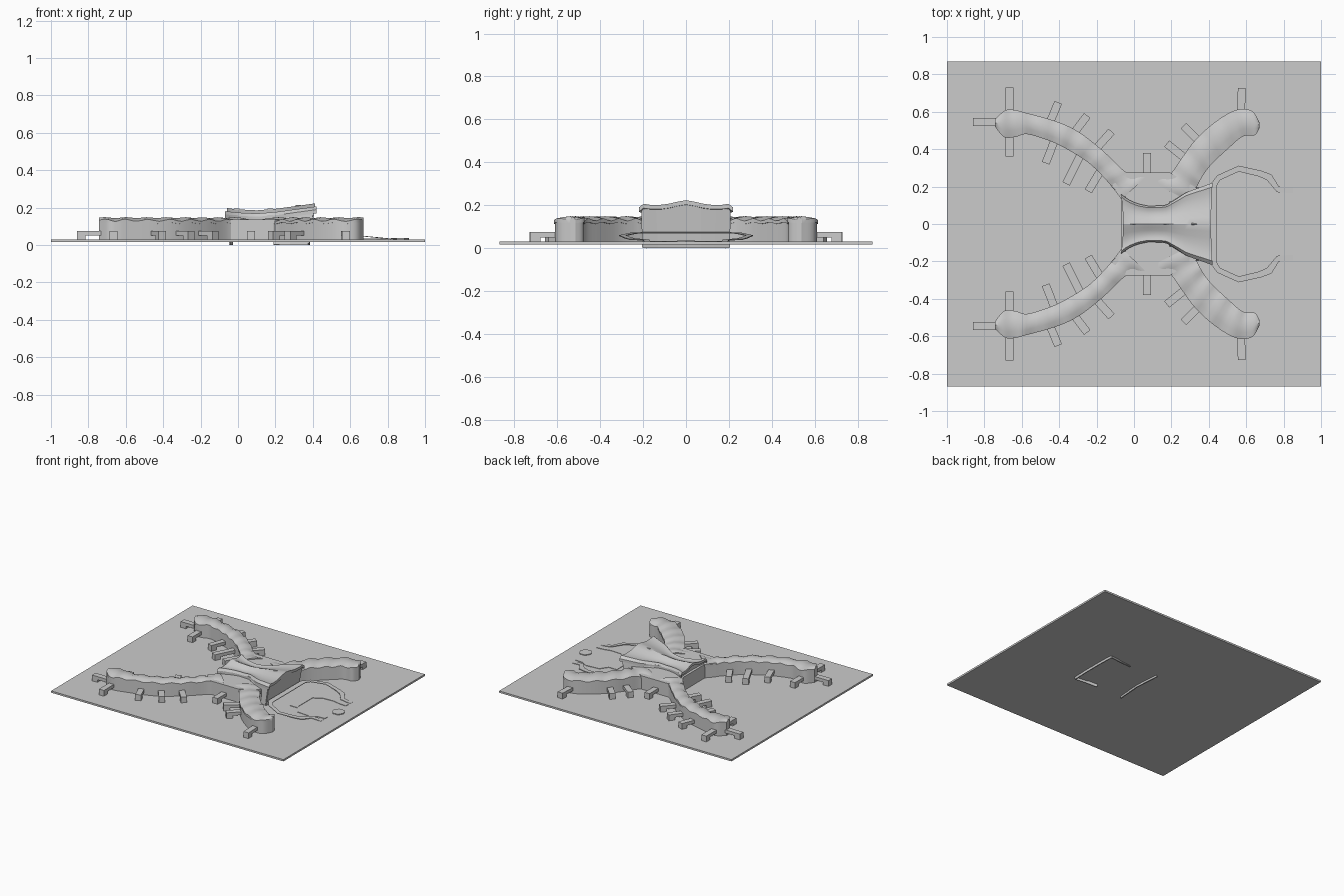
import bpy, bmesh, math
from mathutils import Vector

if "Cube" in bpy.data.objects:
    bpy.data.objects.remove(bpy.data.objects["Cube"])

G0, G1 = 0.016, 0.03   # ground slab bottom and top


def make(name, verts, faces, smooth=False):
    me = bpy.data.meshes.new(name)
    me.from_pydata([tuple(v) for v in verts], [], faces)
    bm = bmesh.new()
    bm.from_mesh(me)
    bmesh.ops.recalc_face_normals(bm, faces=bm.faces)
    bm.to_mesh(me)
    bm.free()
    ob = bpy.data.objects.new(name, me)
    bpy.context.collection.objects.link(ob)
    if smooth:
        bpy.ops.object.select_all(action='DESELECT')
        ob.select_set(True)
        bpy.context.view_layer.objects.active = ob
        bpy.ops.object.shade_smooth_by_angle(angle=math.radians(25))
    return ob


def loft(name, rings, smooth=False):
    """Join equal closed sections and cap both ends."""
    n = len(rings[0])
    verts = [p for r in rings for p in r]
    faces = [(i*n+j, i*n+(j+1) % n, (i+1)*n+(j+1) % n, (i+1)*n+j)
             for i in range(len(rings)-1) for j in range(n)]
    faces += [tuple(range(n)), tuple(range(len(verts)-n, len(verts)))]
    return make(name, verts, faces, smooth)


def prism(name, pts, z0, z1):
    return loft(name, [[(x, y, z) for x, y in pts] for z in (z0, z1)])


def solidify(ob, t, offset=0):
    m = ob.modifiers.new("thickness", 'SOLIDIFY')
    m.thickness, m.offset = t, offset


def resample(pts, k):
    """Catmull-Rom through the station points."""
    P = [pts[0]] + pts + [pts[-1]]
    out = []
    for i in range(1, len(P)-2):
        a, b, c, d = P[i-1:i+3]
        for j in range(k):
            t = j/k
            out.append((b*2 + (c-a)*t + (a*2-b*5+c*4-d)*t*t + (b*3-a-c*3+d)*t**3)/2)
    return out + [pts[-1]]


def interp(table, x):
    for (x0, v0), (x1, v1) in zip(table, table[1:]):
        if x <= x1:
            return v0 + (v1-v0)*max(0, (x-x0)/(x1-x0))
    return table[-1][1]


# ground slab
prism("ground_slab", [(-1, -.87), (1, -.87), (1, .87), (-1, .87)], G0, G1)

# concourse arms: stations as (outer x, y, inner x, y)
west = [(-.742, .56, -.742, .52), (-.69, .607, -.695, .465), (-.64, .61, -.635, .465),
        (-.58, .595, -.57, .48), (-.42, .55, -.44, .44), (-.30, .495, -.35, .395),
        (-.17, .395, -.24, .325), (-.04, .275, -.14, .225), (.06, .25, -.065, .13)]
east = [(.672, .54, .672, .515), (.63, .605, .645, .475), (.54, .608, .58, .467),
        (.42, .535, .50, .40), (.32, .44, .41, .315), (.25, .345, .36, .245),
        (.19, .265, .33, .19), (.10, .22, .28, .13)]


def concourse(name, st, s):
    A = resample([Vector((a, b*s)) for a, b, c, d in st], 5)
    B = resample([Vector((c, d*s)) for a, b, c, d in st], 5)
    roof, wall, dist = [], [], 0
    for i, (a, b) in enumerate(zip(A, B)):
        m = (a+b)/2
        if i:
            dist += (m - (A[i-1]+B[i-1])/2).length
        w = .006*math.sin(dist*2*math.pi/.115)
        roof.append([(*a, .116+w*.6), (*a, .132+w), (*(a+(m-a)*.5), .141+w*.6), (*m, .146+w*.4),
                     (*(b+(m-b)*.5), .141+w*.6), (*b, .132+w), (*b, .116+w*.6)])
        p, q = m+(a-m)*.93, m+(b-m)*.93
        wall.append([(*p, .018), (*p, .125), (*q, .125), (*q, .018)])
    loft(name+"_roof", roof, True)
    loft(name+"_walls", wall, True)


# jet bridges: start x, y -> end x, y (one half)
bridges = [(-.665, .58, -.665, .73), (-.665, .49, -.665, .36), (-.71, .545, -.86, .545),
           (-.455, .53, -.405, .65), (-.33, .475, -.25, .58), (-.21, .395, -.12, .495),
           (-.42, .46, -.472, .325), (-.28, .38, -.363, .215), (-.17, .30, -.245, .175),
           (.07, .25, .07, .38), (.38, .41, .265, .525), (.30, .33, .175, .43),
           (.57, .58, .577, .725)]


def bridge(name, x0, y0, x1, y1):
    a, b = Vector((x0, y0)), Vector((x1, y1))
    d = (b-a).normalized()
    n = Vector((-d.y, d.x))*.0215
    c = b - d*.045
    # profile in the length direction: raised tunnel with a leg at the end
    prof = [(a, .05), (a, .075), (b, .075), (b, .018), (c, .018), (c, .05)]
    loft(name, [[(*(p+n*k), z) for p, z in prof] for k in (-1, 1)])


for side, s in (("north", 1), ("south", -1)):
    concourse("concourse_west_"+side, west, s)
    concourse("concourse_east_"+side, east, s)
    for i, (a, b, c, d) in enumerate(bridges):
        bridge(f"jet_bridge_{side}_{i}", a, b*s, c, d*s)

# centre block joining the arms
half = [(-.065, .14), (-.12, .20), (-.04, .27), (.19, .27), (.33, .19)]
outline = half + [(x, -y) for x, y in reversed(half)]
prism("centre_walls", outline, .018, .122)
prism("centre_roof", [(x*1.01, y*1.02) for x, y in outline], .116, .137)

# main hall roof: hourglass plan, gull-wing section, dipping in the middle
width = [(-.07, .16), (-.03, .13), (.02, .108), (.08, .096), (.17, .10), (.22, .13),
         (.28, .17), (.42, .22)]
ridge = [(-.07, .198), (.0, .19), (.1, .185), (.2, .193), (.42, .223)]
gull = [(0, 0), (.18, -.007), (.35, -.016), (.55, -.022), (.75, -.022), (.9, -.017), (1, -.034)]


def hall_z(x, y):
    return interp(ridge, x) + interp(gull, abs(y)/interp(width, x))


vs = [-f for f, _ in reversed(gull[1:])] + [f for f, _ in gull]
xs = [-.07 + .49*i/20 for i in range(21)]
n = len(vs)
verts = [(x - .008*(1-v*v)*(1 if x > .41 else 0) + .012*(1-v*v)*(1 if x < -.06 else 0),
          v*interp(width, x), hall_z(x, v*interp(width, x))) for x in xs for v in vs]
faces = [(i*n+j, i*n+j+1, (i+1)*n+j+1, (i+1)*n+j) for i in range(20) for j in range(n-1)]
top_z = [(x, y, z) for x, y, z in verts]
low = [(x, y, z-.02) for x, y, z in verts]
N = len(verts)
rim = ([j for j in range(n)] + [i*n+n-1 for i in range(1, 21)]
       + [20*n+j for j in range(n-2, -1, -1)] + [i*n for i in range(19, 0, -1)])
faces += [tuple(k+N for k in f) for f in faces]
faces += [(a, b, b+N, a+N) for a, b in zip(rim, rim[1:]+rim[:1])]
make("hall_roof", top_z+low, faces, True)


# hall walls leaning outwards up to the roof: (bottom x, y, top x, y)
def leaning_wall(name, rows):
    v = []
    for a, b, c, d in rows:
        v += [(a, b, 0), (c, d, hall_z(c, d)-.012)]
    f = [(2*i, 2*i+2, 2*i+3, 2*i+1) for i in range(len(rows)-1)]
    solidify(make(name, v, f), .008)


fr = [(.375, .20, .405, .205), (.378, .13, .405, .14), (.38, .07, .405, .07), (.38, 0, .405, 0)]
leaning_wall("hall_front_glass", fr + [(a, -b, c, -d) for a, b, c, d in fr[-2::-1]])
bk = [(-.045, .2, -.05, .14), (-.035, .07, -.045, .06), (-.03, 0, -.045, 0)]
leaning_wall("hall_back_glass", bk + [(a, -b, c, -d) for a, b, c, d in bk[-2::-1]])
for side, s in (("north", 1), ("south", -1)):
    leaning_wall("hall_side_wall_"+side, [(.375, .2*s, .405, .205*s), (.28, .19*s, .28, .16*s),
                                         (.19, .185*s, .19, .105*s)])
    hw = [(x, (interp(width, x)-.008)*s) for x in (.2, .14, .08, .02, -.05)]
    ob = make("hall_clerestory_"+side, [(x, y, z) for x, y in hw for z in (.12, hall_z(x, y)-.01)],
              [(2*i, 2*i+2, 2*i+3, 2*i+1) for i in range(4)])
    solidify(ob, .008)

# wedge skylights along the ridge
for i, (x, w) in enumerate(((-.01, .012), (.17, .012), (.32, .015))):
    z = hall_z(x, 0)
    loft(f"skylight_{i}", [[(x-.012, -w, z-.012), (x-.012, w, z-.012), (x-.012, 0, z+.003)],
                           [(x+.018, -w, z-.01), (x+.018, w, z-.01), (x+.018, 0, z+.003)]])


# approach roads: (outer x, y, inner x, y) on one half, mirrored to form a loop
def road(name, rows, zf):
    rows = rows + [(a, -b, c, -d) for a, b, c, d in reversed(rows)]
    rings = [[(a, b, zf(a)), (c, d, zf(c)), (c, d, zf(c)-.004), (a, b, zf(a)-.004)]
             for a, b, c, d in rows]
    loft(name, rings)


road("upper_road", [(.85, .195, .85, .165), (.775, .20, .765, .17), (.735, .265, .71, .235),
                    (.68, .285, .665, .255), (.56, .312, .56, .28), (.445, .26, .46, .235),
                    (.40, .20, .44, .20)],
     lambda x: .074 - .1*max(0, x-.42))
road("lower_road", [(.85, .145, .85, .112), (.79, .148, .785, .118), (.74, .175, .735, .13),
                    (.63, .165, .645, .125), (.59, .108, .61, .10), (.52, .108, .58, .09)],
     lambda x: .0335)

# hexagonal island
prism("hexagon_island", [(.865+.048*math.cos(k*math.pi/3), .048*math.sin(k*math.pi/3))
                         for k in range(6)], .028, .036)
